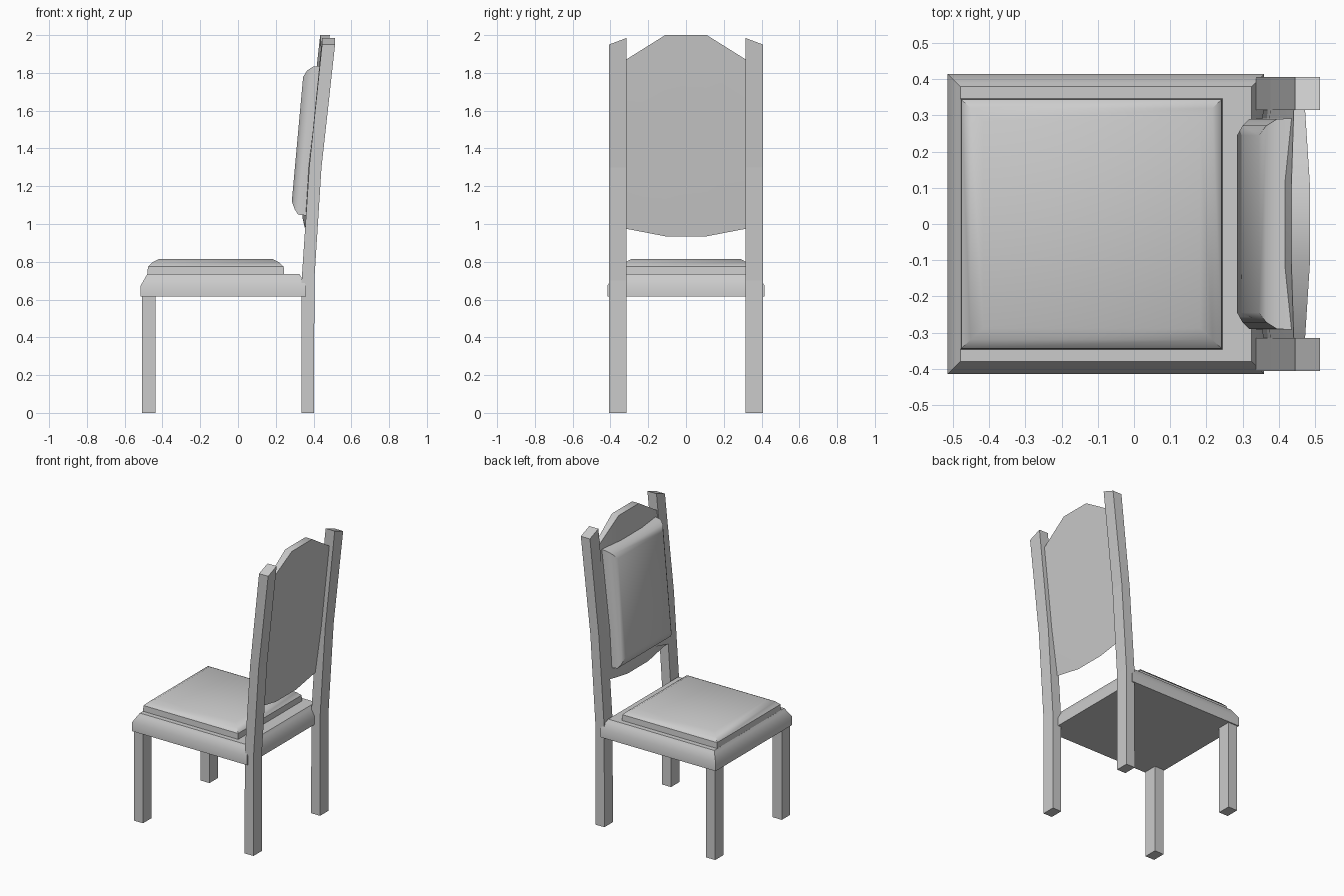
import bpy, bmesh
from math import radians

if "Cube" in bpy.data.objects:
    bpy.data.objects.remove(bpy.data.objects["Cube"])


def loft(name, rings, smooth=True):
    """Skin a stack of equal-length point rings and cap both ends."""
    bm = bmesh.new()
    vs = [[bm.verts.new(p) for p in r] for r in rings]
    n = len(rings[0])
    for a, b in zip(vs, vs[1:]):
        for i in range(n):
            j = (i + 1) % n
            bm.faces.new((a[i], a[j], b[j], b[i]))
    bm.faces.new(vs[0][::-1])
    bm.faces.new(vs[-1])
    bmesh.ops.recalc_face_normals(bm, faces=bm.faces)
    me = bpy.data.meshes.new(name)
    bm.to_mesh(me)
    bm.free()
    ob = bpy.data.objects.new(name, me)
    bpy.context.collection.objects.link(ob)
    if smooth:
        bpy.ops.object.select_all(action='DESELECT')
        ob.select_set(True)
        bpy.context.view_layer.objects.active = ob
        bpy.ops.object.shade_smooth_by_angle(angle=radians(40))
    return ob


def rect(x0, x1, y, z):
    return [(x0, -y, z), (x1, -y, z), (x1, y, z), (x0, y, z)]


def lean(z):
    """Front edge of the raked back post at height z."""
    if z < 1.3:
        return 0.34 + (z - 0.7) * 0.037 / 0.6
    return 0.377 + (z - 1.3) * 0.068 / 0.66


# Seat frame and seat cushion
loft("seat", [rect(-0.515, 0.36, 0.415, 0.615), rect(-0.515, 0.36, 0.415, 0.675),
              rect(-0.490, 0.335, 0.39, 0.718), rect(-0.48, 0.325, 0.38, 0.735)])
loft("seat_cushion", [rect(-0.48, 0.245, 0.347, 0.73), rect(-0.477, 0.242, 0.344, 0.774),
                      rect(-0.452, 0.217, 0.32, 0.798), rect(-0.417, 0.183, 0.288, 0.815)])

# Legs; back legs continue as raked posts with slanted tops
for s, side in ((-1, "right"), (1, "left")):
    def leg_ring(x0, x1, z, tip=0):
        a, b = 0.315 * s, 0.407 * s
        return [(x0, a, z + tip), (x1, a, z + tip), (x1, b, z), (x0, b, z)]
    loft("front_leg_" + side, [leg_ring(-0.507, -0.437, 0),
                               leg_ring(-0.507, -0.437, 0.63)], False)
    loft("back_leg_" + side, [leg_ring(0.335, 0.403, 0), leg_ring(0.337, 0.404, 0.7),
                              leg_ring(0.377, 0.442, 1.3),
                              leg_ring(0.445, 0.514, 1.95, 0.035)], False)

# Back panel: bowed front, flat rear, shaped top and bottom
rings = []
for y, low, high, bow in ((-0.318, 0.975, 1.87, 0), (-0.11, 0.935, 2.0, 0.02),
                          (0.11, 0.935, 2.0, 0.02), (0.318, 0.975, 1.87, 0)):
    front_low = low + 5 * bow
    rings.append([(lean(front_low) - bow, y, front_low), (lean(1.3) - bow, y, 1.3),
                  (lean(high) - bow + 0.006, y, high),
                  (lean(high) + 0.037, y, high), (lean(1.3) + 0.035, y, 1.3),
                  (lean(low) + 0.01, y, low)])
loft("back_panel", rings)


# Back cushion: padded block lying along the panel
def pad(x_low, x_high, y, z_low, z_high):
    return [(x_low, -y, z_low), (x_low, y, z_low), (x_high, y, z_high), (x_high, -y, z_high)]


loft("back_cushion", [pad(0.36, 0.435, 0.292, 1.045, 1.838),
                      pad(0.318, 0.395, 0.29, 1.05, 1.832),
                      pad(0.300, 0.366, 0.272, 1.078, 1.812),
                      pad(0.285, 0.345, 0.245, 1.12, 1.78)])
